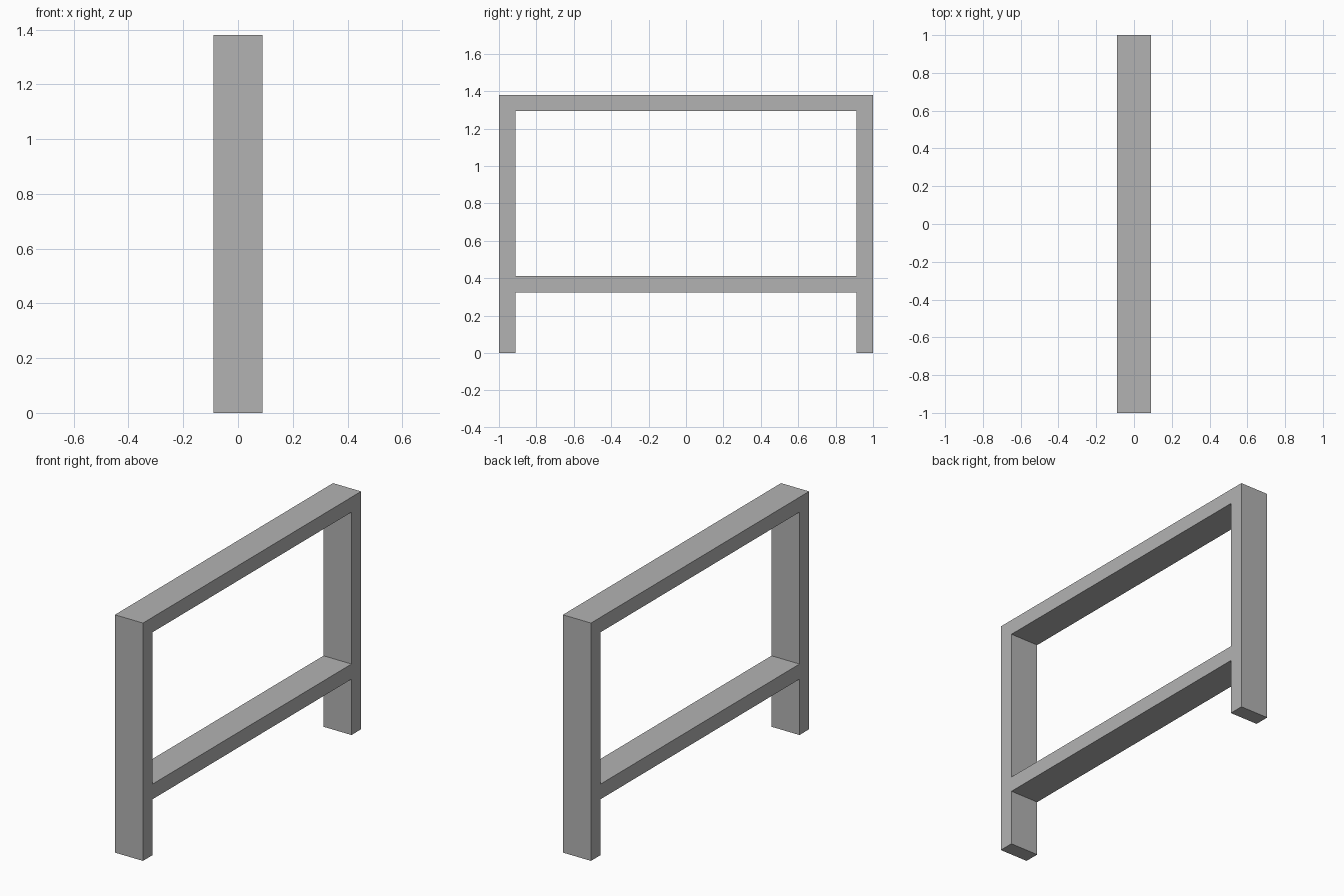
import bpy
import bmesh

cube = bpy.data.objects.get("Cube")
if cube:
    bpy.data.objects.remove(cube, do_unlink=True)

HALF_DEPTH = 0.09
POST_INNER = 0.912
Y_CUTS = (-1.0, -POST_INNER, POST_INNER, 1.0)
Z_CUTS = (0.0, 0.324, 0.412, 1.293, 1.38)
RAIL_ROWS = (1, 3)   # rows between height cuts that the rails fill

# Plain grey finish
grey = bpy.data.materials.new("plain grey")
grey.use_nodes = True
colour = (0.45, 0.45, 0.45, 1.0)
grey.diffuse_color = colour
grey.node_tree.nodes["Principled BSDF"].inputs["Base Color"].default_value = colour

# Flat profile: two posts in the outer columns, two rails between them
bm = bmesh.new()
grid = [[bm.verts.new((-HALF_DEPTH, y, z)) for z in Z_CUTS] for y in Y_CUTS]
for col in range(len(Y_CUTS) - 1):
    for row in range(len(Z_CUTS) - 1):
        if col != 1 or row in RAIL_ROWS:
            bm.faces.new((grid[col][row], grid[col + 1][row],
                          grid[col + 1][row + 1], grid[col][row + 1]))

# Extrude the profile into one seamless solid
result = bmesh.ops.extrude_face_region(bm, geom=bm.faces[:], use_keep_orig=True)
moved = [v for v in result["geom"] if isinstance(v, bmesh.types.BMVert)]
bmesh.ops.translate(bm, verts=moved, vec=(2 * HALF_DEPTH, 0, 0))
bmesh.ops.recalc_face_normals(bm, faces=bm.faces[:])

mesh = bpy.data.meshes.new("rail_frame")
bm.to_mesh(mesh)
bm.free()
mesh.materials.append(grey)
frame = bpy.data.objects.new("rail_frame", mesh)
bpy.context.collection.objects.link(frame)
